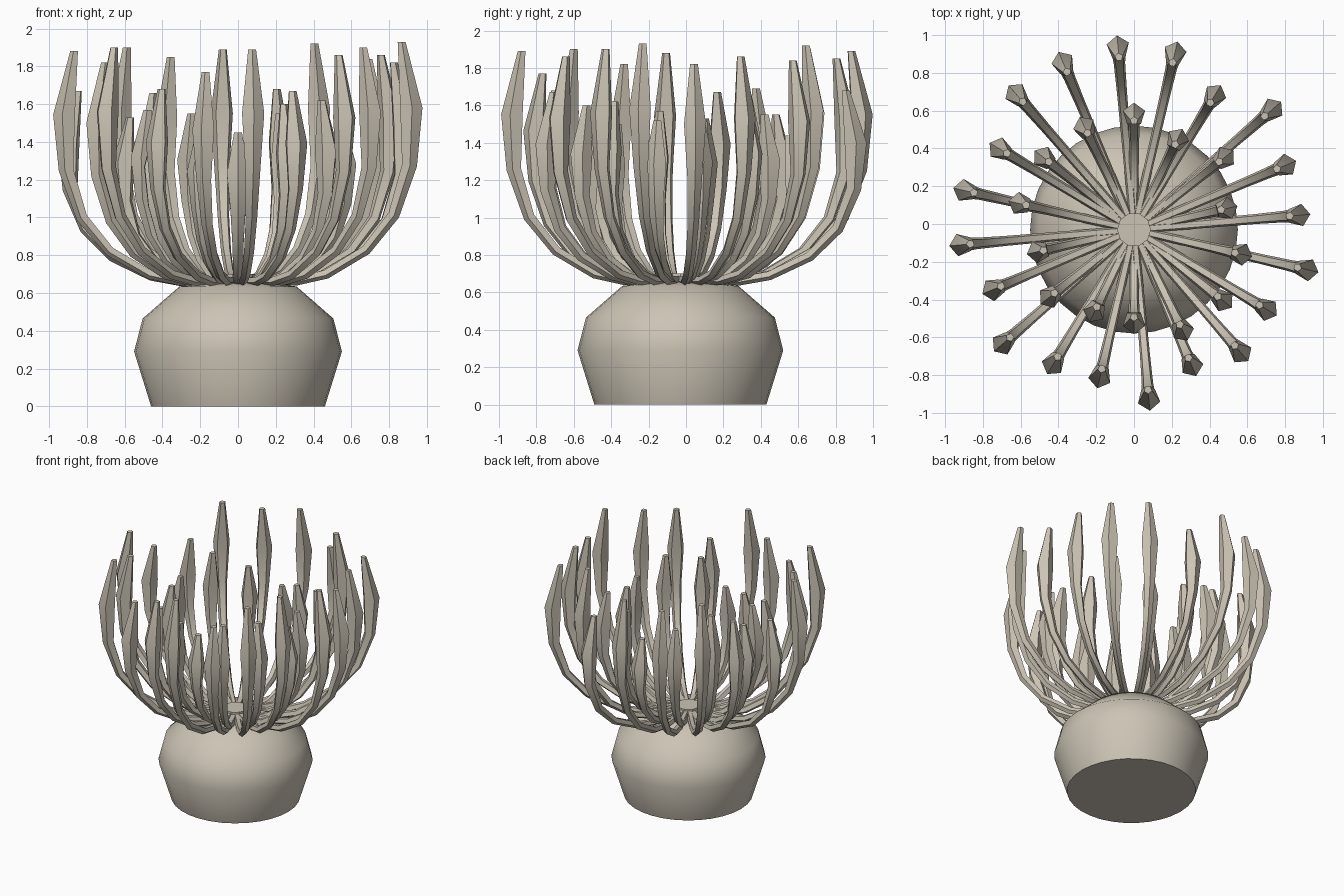
import bpy
import bmesh
from math import cos, sin, pi, radians
from mathutils import Vector

cube = bpy.data.objects.get("Cube")
if cube:
    bpy.data.objects.remove(cube, do_unlink=True)

CENTRE = Vector((0, -0.03, 0))
ROOT_Z = 0.65

sand = bpy.data.materials.new("sand beige")
sand.use_nodes = True
colour = (0.60, 0.55, 0.46, 1)
sand.diffuse_color = colour
sand.node_tree.nodes["Principled BSDF"].inputs["Base Color"].default_value = colour


def finish(bm, name, angle):
    """Turn a bmesh into a shaded object."""
    bmesh.ops.recalc_face_normals(bm, faces=bm.faces)
    mesh = bpy.data.meshes.new(name)
    bm.to_mesh(mesh)
    bm.free()
    mesh.materials.append(sand)
    obj = bpy.data.objects.new(name, mesh)
    bpy.context.collection.objects.link(obj)
    bpy.ops.object.select_all(action="DESELECT")
    obj.select_set(True)
    bpy.context.view_layer.objects.active = obj
    bpy.ops.object.shade_smooth_by_angle(angle=radians(angle))
    return obj


def loft(bm, rings):
    """Skin a list of equal point rings and cap both ends."""
    loops = [[bm.verts.new(p) for p in ring] for ring in rings]
    count = len(loops[0])
    for low, high in zip(loops, loops[1:]):
        for i in range(count):
            j = (i + 1) % count
            bm.faces.new((low[i], low[j], high[j], high[i]))
    bm.faces.new(loops[0][::-1])
    bm.faces.new(loops[-1])


def turned(name, profile, sides, angle):
    """Revolve a (radius, height) profile about the vertical axis."""
    bm = bmesh.new()
    steps = [2 * pi * i / sides for i in range(sides)]
    loft(bm, [[CENTRE + Vector((r * cos(a), r * sin(a), z)) for a in steps]
              for r, z in profile])
    return finish(bm, name, angle)


# Squat body column and the small mouth disc on top
turned("body", [(0.46, 0), (0.55, 0.29), (0.505, 0.465), (0.31, 0.635),
                (0.15, 0.655), (0.03, 0.66)], 32, 60)
turned("mouth_disc", [(0.09, 0.65), (0.09, 0.7)], 10, 30)

# Tentacle shape: share of reach, share of rise, thickness
PATH = [(0.07, 0.015, 0.022), (0.34, 0.012, 0.025), (0.51, 0.04, 0.026),
        (0.74, 0.14, 0.028), (0.9, 0.285, 0.032), (0.99, 0.49, 0.042),
        (1, 0.727, 0.062), (0.945, 1, 0.022)]


def tentacle(name, angle, reach, top):
    out = Vector((cos(angle), sin(angle), 0))
    side = Vector((-sin(angle), cos(angle), 0))
    up = Vector((0, 0, 1))
    points = [CENTRE + out * (s * reach) + up * (ROOT_Z + t * (top - ROOT_Z))
              for s, t, _ in PATH]
    rings = []
    for i, point in enumerate(points):
        before = points[max(i - 1, 0)]
        after = points[min(i + 1, len(points) - 1)]
        normal = side.cross((after - before).normalized())
        if i >= len(points) - 2:
            normal = out
        width = PATH[i][2]
        rings.append([point + width * (normal * cos(a) + side * sin(a))
                      for a in (2 * pi * k / 5 for k in range(5))])
    bm = bmesh.new()
    loft(bm, rings)
    finish(bm, name, 30)


def crown(name, start, reaches, tops):
    """Evenly spaced circle of tentacles."""
    for i, (reach, top) in enumerate(zip(reaches, tops)):
        angle = radians(start) + 2 * pi * i / len(reaches)
        tentacle(f"{name}_{i + 1}", angle, reach, top)


# Long outer tentacles
crown("outer_tentacle", 5,
      [.875, .87, .97, .83, .96, .97, .96, .95, .83, .92,
       .92, .81, .92, .83, .8, .9, .78, .86, .82, .94],
      [1.82, 1.86, 1.84, 1.92, 1.68, 1.89, 1.85, 1.9, 1.69, 1.67,
       1.88, 1.82, 1.9, 1.68, 1.77, 1.89, 1.67, 1.86, 1.9, 1.93])

# Short inner tentacles
crown("inner_tentacle", 90,
      [.61, .6, .61, .62, .52, .57, .48, .49, .59, .6, .58, .5, .61, .53],
      [1.44, 1.55, 1.66, 1.53, 1.57, 1.5, 1.47, 1.45, 1.6, 1.62,
       1.52, 1.54, 1.6, 1.55])
